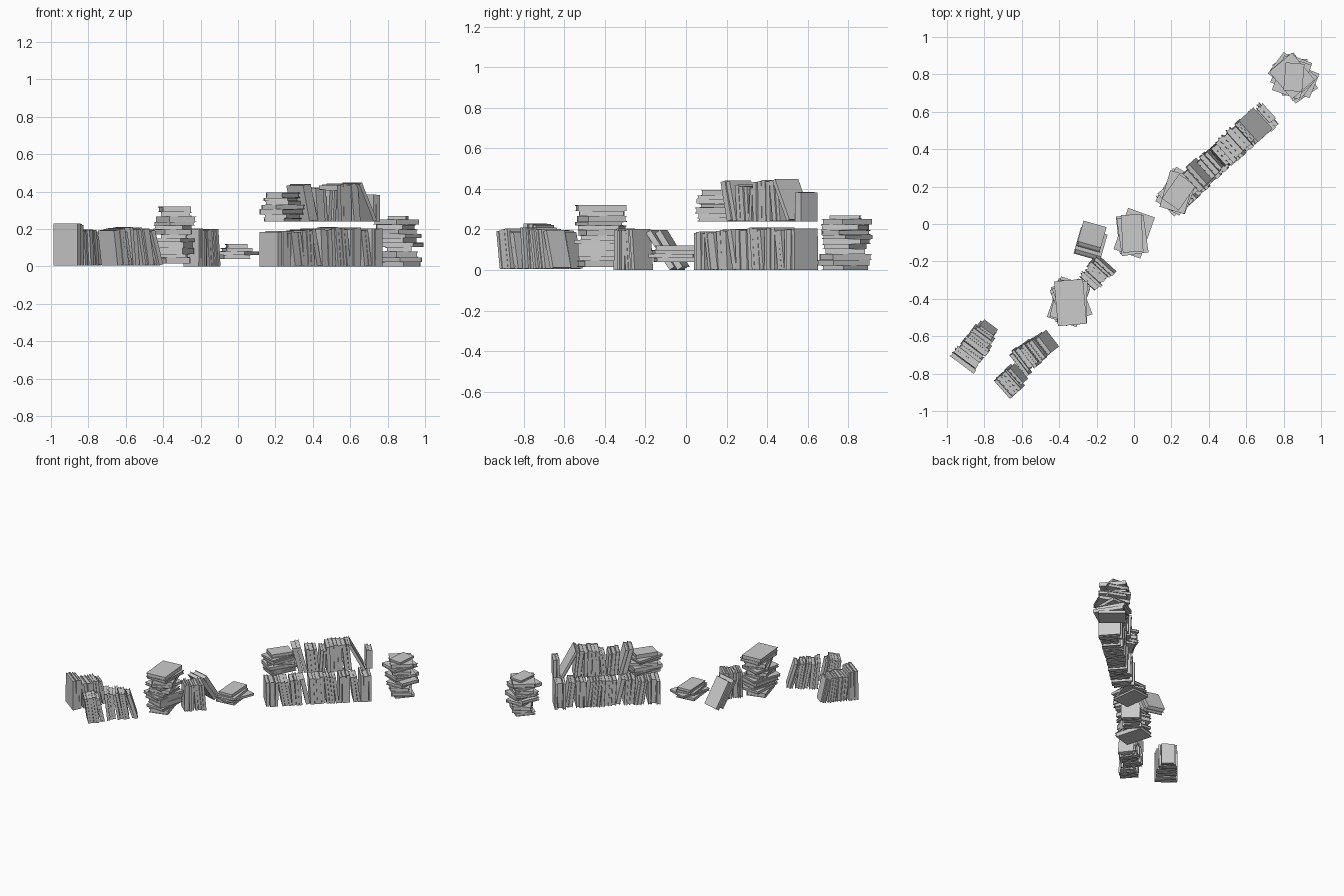
import bpy, bmesh, random
from math import radians, sin, cos, atan2, hypot
from mathutils import Matrix, Vector

if "Cube" in bpy.data.objects:
    bpy.data.objects.remove(bpy.data.objects["Cube"])

random.seed(11)
R = random.uniform


def box(bm, lo, hi, m):
    lo, hi = Vector(lo), Vector(hi)
    s = Matrix.Diagonal((*(hi - lo), 1))
    bmesh.ops.create_cube(bm, size=1, matrix=m @ Matrix.Translation((lo + hi) / 2) @ s)


# One hardback: x = thickness from 0 to t, y = depth (spine at -y), z = height from 0
def book(bm, t, d, h, m):
    b = min(0.004, t * 0.18)
    box(bm, (0, -d / 2, 0), (b, d / 2, h), m)
    box(bm, (t - b, -d / 2, 0), (t, d / 2, h), m)
    box(bm, (b, -d / 2, 0), (t - b, -d / 2 + b, h), m)
    box(bm, (b, -d / 2 + b, b), (t - b, d / 2 - 0.006, h - b), m)


def finish(name, bm):
    me = bpy.data.meshes.new(name)
    bm.to_mesh(me)
    bm.free()
    ob = bpy.data.objects.new(name, me)
    bpy.context.collection.objects.link(ob)


# Standing books from start to end; groups = (count, lean in degrees, height, depth)
def row(name, start, end, z, groups):
    books, u, prev = [], 0, None
    for n, lean, h, d in groups:
        for i in range(n):
            a = radians(lean + (R(-1, 1) if n > 1 else 0))
            hh = h * R(0.94, 1.0) if n > 1 else h
            t = R(0.018, 0.036)
            if prev:
                u += max(0, min(hh, prev[1]) * (sin(prev[0]) - sin(a)))
            books.append((u, t, a, hh, d * R(0.9, 1.06)))
            u += t / cos(a)
            prev = (a, hh)
    dx, dy = end[0] - start[0], end[1] - start[1]
    k = hypot(dx, dy) / u
    base = Matrix.Translation((*start, z)) @ Matrix.Rotation(atan2(dy, dx), 4, 'Z')
    bm = bmesh.new()
    for u, t, a, h, d in books:
        t *= k
        pivot = t if a > 0 else 0
        m = (base @ Matrix.Translation((u * k + pivot, R(-.008, .008), 0))
             @ Matrix.Rotation(a, 4, 'Y') @ Matrix.Translation((-pivot, 0, 0)))
        book(bm, t * 0.97, d, h, m)
    finish(name, bm)


# Books lying flat, twisted around an average angle; top = (width, length, angle)
def stack(name, x, y, z0, z1, n, angle, spread, size, top):
    ts = [R(0.7, 1.4) for _ in range(n)]
    k = (z1 - z0) / sum(ts)
    bm, z = bmesh.new(), z0
    for i, t in enumerate(ts):
        w, l = size[0] * R(0.88, 1.08), size[1] * R(0.88, 1.08)
        a, j = angle + R(-spread, spread), 0.012
        if i == n - 1:
            (w, l, a), j = top, 0
        t *= k
        turn = Matrix.Rotation(radians(a + random.choice((0, 180))), 4, 'Z')
        lay = Matrix.Rotation(radians(90), 4, 'Y')
        m = (Matrix.Translation((x + R(-j, j), y + R(-j, j), z + t)) @ turn
             @ Matrix.Rotation(radians(90), 4, 'Z') @ lay
             @ Matrix.Translation((0, 0, -l / 2)))
        book(bm, t, w, l, m)
        z += t
    finish(name, bm)


# Far right tower
stack("right_book_stack", .855, .785, 0, .27, 11, 20, 48, (.15, .21), (.10, .15, -5))

# Long double-decker run
row("lower_book_row", (.17, .09), (.725, .59), 0, [
    (3, 0, .19, .14), (3, -9, .195, .15), (3, -4, .2, .14), (1, -12, .2, .13),
    (4, -3, .205, .14), (4, -6, .21, .15), (3, 0, .21, .14), (2, -7, .205, .14),
    (3, 0, .21, .15)])
row("upper_book_row", (.335, .255), (.725, .605), .24, [
    (2, -14, .205, .14), (3, -5, .18, .13), (2, 3, .175, .13), (4, -2, .205, .14),
    (2, -6, .21, .13), (1, -28, .225, .15), (2, 0, .145, .12)])
stack("upper_book_stack", .24, .17, .24, .395, 7, -33, 20, (.14, .2), (.11, .16, -35))

# Low pile and propped books in the middle
stack("low_book_pile", -.01, -.05, .04, .12, 4, 5, 42, (.145, .22), (.11, .2, 3))
row("propped_books", (-.22, -.06), (-.2, .01), 0, [(2, -33, .225, .14)])
row("middle_book_row", (-.25, -.32), (-.145, -.205), 0, [
    (4, 0, .205, .12), (4, -5, .205, .13)])

# Tall tower left of centre
stack("left_book_stack", -.34, -.42, .015, .32, 12, 5, 30, (.155, .215), (.155, .24, 5))

# Two short leaning rows at the left end
row("front_left_row_a", (-.69, -.865), (-.60, -.785), .005, [
    (4, -8, .2, .13), (2, -12, .19, .12)])
row("front_left_row_b", (-.61, -.74), (-.435, -.605), .005, [
    (3, -6, .205, .14), (4, -10, .205, .13), (2, -17, .2, .11)])
row("back_left_row", (-.925, -.75), (-.765, -.535), .005, [
    (3, 0, .225, .165), (3, -5, .195, .14), (3, -8, .195, .13), (2, -13, .185, .1)])
